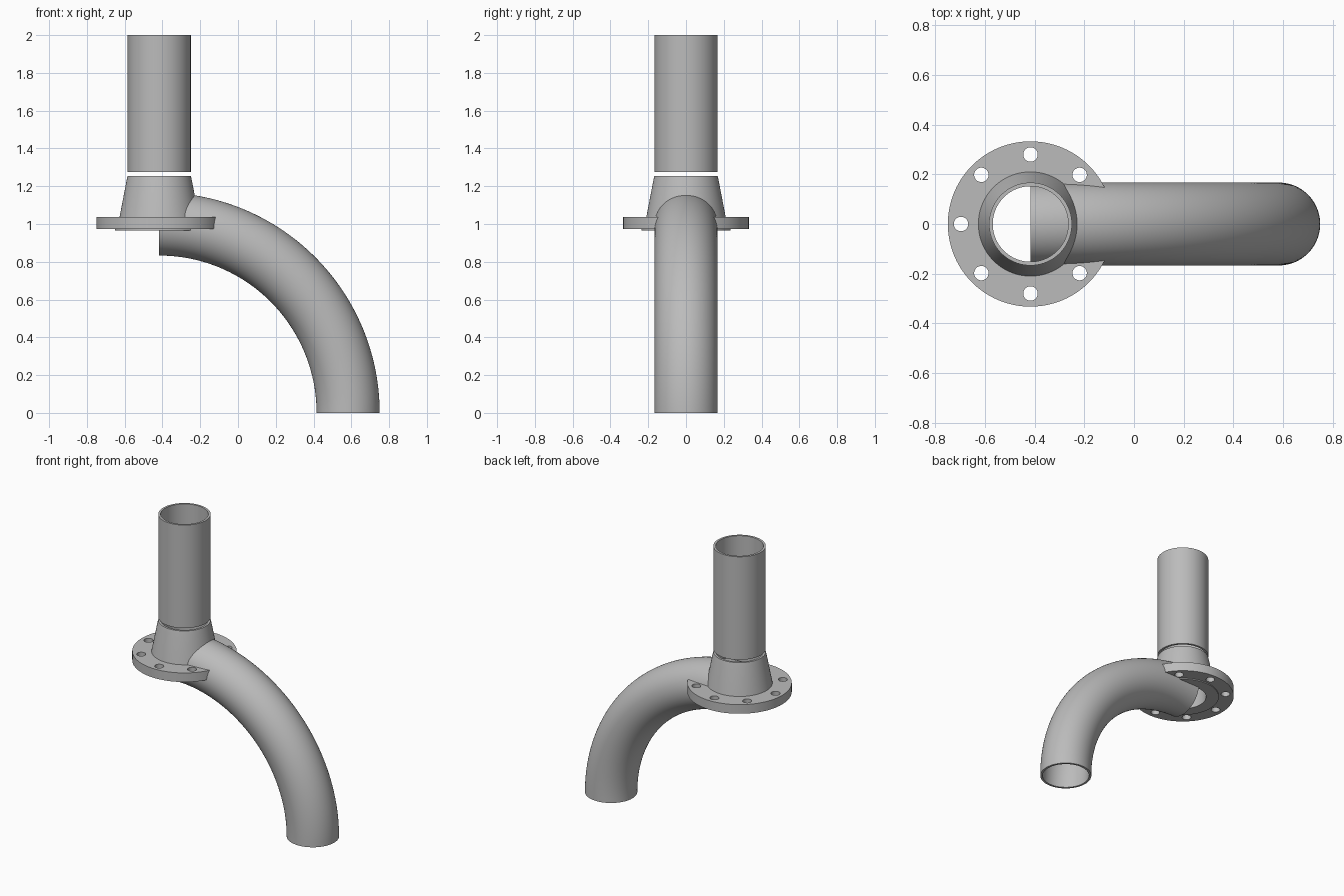
import bpy
import bmesh
import math
from mathutils import Vector

if "Cube" in bpy.data.objects:
    bpy.data.objects.remove(bpy.data.objects["Cube"])

AXIS_X = -0.417      # vertical pipe axis
OUTER, INNER = 0.167, 0.152
BEND = 1.0           # elbow centreline radius
SEGMENTS = 96

steel = bpy.data.materials.new("steel_grey")
steel.use_nodes = True
colour = (0.5, 0.5, 0.5, 1)
steel.diffuse_color = colour
steel.node_tree.nodes["Principled BSDF"].inputs["Base Color"].default_value = colour


def make_object(name, bm):
    bmesh.ops.recalc_face_normals(bm, faces=bm.faces)
    mesh = bpy.data.meshes.new(name)
    bm.to_mesh(mesh)
    bm.free()
    mesh.materials.append(steel)
    obj = bpy.data.objects.new(name, mesh)
    bpy.context.collection.objects.link(obj)
    return obj


def skin(name, rings):
    """Join a closed loop of circles, each given as centre, in-plane axis, radius."""
    bm = bmesh.new()
    side = Vector((0, 1, 0))
    loops = []
    for centre, axis, radius in rings:
        loop = []
        for k in range(SEGMENTS):
            t = math.tau * k / SEGMENTS
            loop.append(bm.verts.new(centre + radius * (math.cos(t) * axis + math.sin(t) * side)))
        loops.append(loop)
    for i, a in enumerate(loops):
        b = loops[(i + 1) % len(loops)]
        for k in range(SEGMENTS):
            n = (k + 1) % SEGMENTS
            bm.faces.new((a[k], a[n], b[n], b[k]))
    return make_object(name, bm)


def lathe(name, profile):
    return skin(name, [(Vector((AXIS_X, 0, z)), Vector((1, 0, 0)), r) for r, z in profile])


def smooth(obj):
    bpy.ops.object.select_all(action="DESELECT")
    obj.select_set(True)
    bpy.context.view_layer.objects.active = obj
    bpy.ops.object.shade_smooth_by_angle(angle=math.radians(8))


# Straight upright pipe
smooth(lathe("upright_pipe", [(INNER, 1.275), (OUTER, 1.275), (OUTER, 2), (INNER, 2)]))

# Flange with raised face, tapered neck and short straight lip
flange = lathe("neck_flange", [
    (INNER, 0.966), (0.235, 0.966), (0.235, 0.973), (0.333, 0.973), (0.333, 1.037),
    (0.21, 1.037), (0.172, 1.235), (OUTER, 1.255), (INNER, 1.255)])

# Bolt holes
bm = bmesh.new()
for k in range(8):
    t = math.tau * k / 8
    made = bmesh.ops.create_cone(bm, cap_ends=True, segments=48, radius1=0.029,
                                 radius2=0.029, depth=0.3)
    bmesh.ops.translate(bm, verts=made["verts"],
                        vec=(AXIS_X + 0.28 * math.cos(t), 0.28 * math.sin(t), 1))
cutter = make_object("bolt_hole_cutter", bm)
cutter.hide_render = True
cut = flange.modifiers.new("bolt_holes", "BOOLEAN")
cut.operation = "DIFFERENCE"
cut.object = cutter
bpy.ops.object.select_all(action="DESELECT")
flange.select_set(True)
bpy.context.view_layer.objects.active = flange
bpy.ops.object.modifier_apply(modifier=cut.name)
bpy.data.objects.remove(cutter)
smooth(flange)

# Hollow quarter-turn elbow: outer wall out, inner wall back
STEPS = 60
stations = []
for i in range(STEPS + 1):
    a = math.pi / 2 * i / STEPS
    axis = Vector((math.cos(a), 0, math.sin(a)))
    stations.append((Vector((AXIS_X, 0, 0)) + BEND * axis, axis))
smooth(skin("elbow_pipe", [(c, u, OUTER) for c, u in stations]
            + [(c, u, INNER) for c, u in reversed(stations)]))
